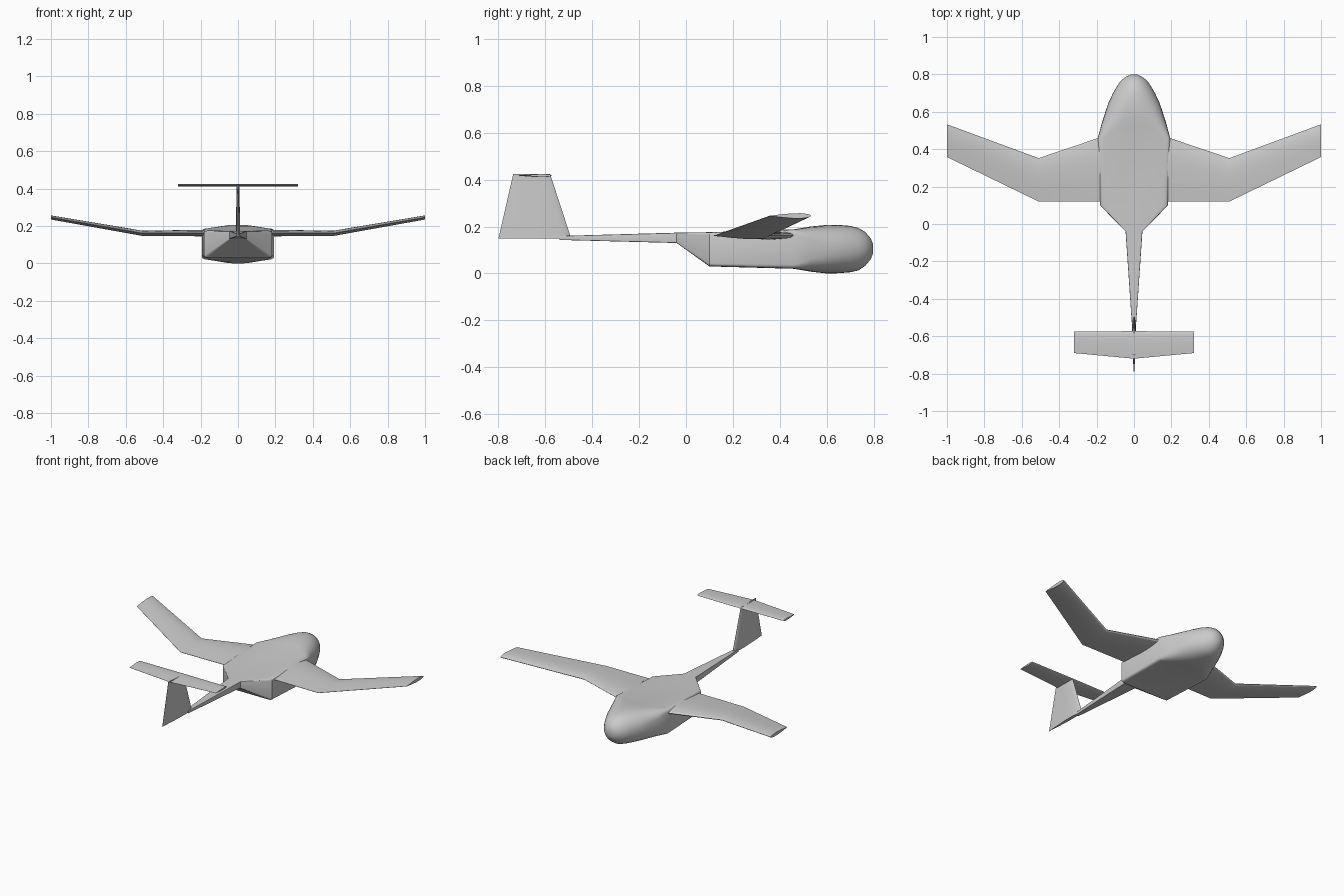
import bpy, bmesh
from math import sin, cos, pi

if "Cube" in bpy.data.objects:
    bpy.data.objects.remove(bpy.data.objects["Cube"])


def loft(name, rings, mirror=False, smooth=25):
    """Skin a list of equal-length closed rings and cap both ends."""
    bm = bmesh.new()
    loops = [[bm.verts.new(p) for p in r] for r in rings]
    n = len(loops[0])
    for a, b in zip(loops, loops[1:]):
        for i in range(n):
            j = (i + 1) % n
            bm.faces.new((a[i], a[j], b[j], b[i]))
    bm.faces.new(loops[0])
    bm.faces.new(loops[-1])
    if mirror:
        geo = bmesh.ops.duplicate(bm, geom=bm.verts[:] + bm.edges[:] + bm.faces[:])
        for v in geo["geom"]:
            if isinstance(v, bmesh.types.BMVert):
                v.co.x = -v.co.x
    bmesh.ops.recalc_face_normals(bm, faces=bm.faces[:])
    me = bpy.data.meshes.new(name)
    bm.to_mesh(me)
    bm.free()
    ob = bpy.data.objects.new(name, me)
    bpy.context.collection.objects.link(ob)
    bpy.context.view_layer.objects.active = ob
    ob.select_set(True)
    bpy.ops.object.shade_smooth_by_angle(angle=smooth * pi / 180)
    ob.select_set(False)
    return ob


def hull_ring(y, half_w, z0, z1, power, n=32):
    """Superellipse section: power 2 is round, a high power is boxy."""
    def s(v):
        return (abs(v) ** (2 / power)) * (1 if v > 0 else -1) if abs(v) > 1e-6 else 0
    zc, hz = (z0 + z1) / 2, (z1 - z0) / 2
    return [(half_w * s(cos(2 * pi * i / n)), y, zc + hz * s(sin(2 * pi * i / n)))
            for i in range(n)]


# chord position (0 = leading edge) and half thickness
FOIL = [(0, 0), (.03, .45), (.1, .75), (.25, 1), (.45, .95), (.7, .6), (1, .06)]
PROFILE = FOIL + [(c, -t) for c, t in FOIL[:0:-1]]


def wing_ring(x, lead, trail, z, half_t):
    return [(x, lead + (trail - lead) * c, z + half_t * t) for c, t in PROFILE]


def fin_ring(z, lead, trail, half_t):
    return [(half_t * t, lead + (trail - lead) * c, z) for c, t in PROFILE]


# Fuselage: round nose, boxy cabin, pinched rear and tail boom
loft("fuselage", [hull_ring(*s) for s in [
    (.798, .018, .085, .125, 2),
    (.788, .042, .06, .15, 2),
    (.765, .072, .033, .177, 2),
    (.735, .092, .013, .194, 2),
    (.70, .112, .005, .203, 2.1),
    (.65, .136, .001, .207, 2.3),
    (.60, .153, .0, .207, 2.7),
    (.53, .175, .008, .2, 4),
    (.46, .193, .02, .188, 14),
    (.10, .182, .03, .176, 16),
    (-.04, .045, .13, .174, 16),
    (-.54, .011, .143, .16, 12)]])

# Cranked wings: straight inner panel, forward-swept raised outer panel
loft("wings", [wing_ring(*s) for s in [
    (.14, .477, .12, .163, .018),
    (.51, .352, .12, .161, .014),
    (1.0, .533, .358, .246, .011)]], mirror=True)

# Tail fin
loft("tail_fin", [fin_ring(.15, -.49, -.8, .011), fin_ring(.425, -.58, -.737, .008)])

# Tailplane
loft("tailplane", [wing_ring(*s) for s in [
    (-.32, -.575, -.69, .418, .006),
    (0, -.573, -.72, .418, .007),
    (.32, -.575, -.69, .418, .006)]])
